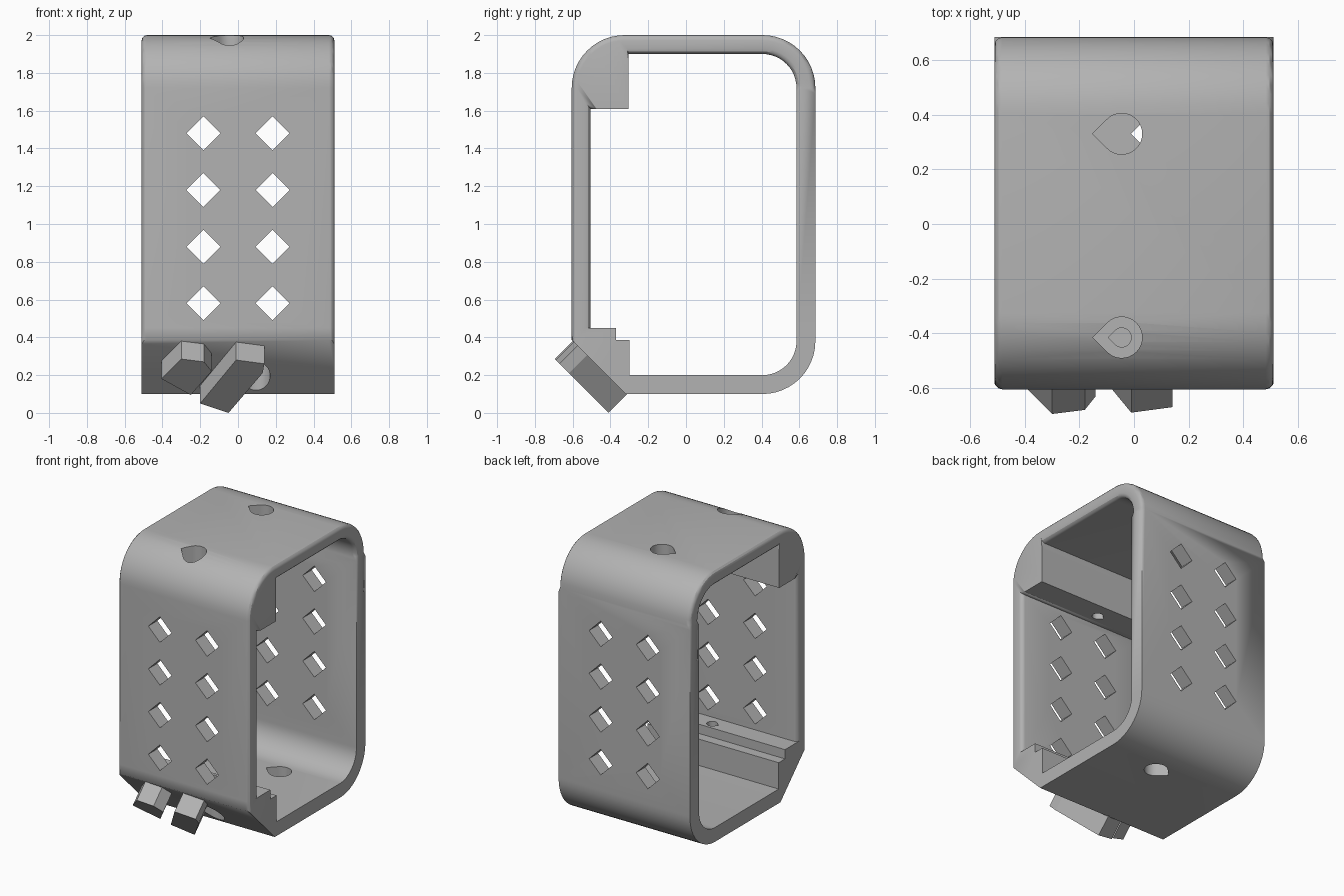
import bpy, bmesh
from math import sin, cos, pi, sqrt
from mathutils import Vector

cube = bpy.data.objects.get("Cube")
if cube:
    bpy.data.objects.remove(cube, do_unlink=True)

HALF = 0.51      # half depth of the frame along x
STEPS = 12       # segments per rounded corner
BEVEL = 0.028

grey = bpy.data.materials.new("plain grey")
grey.use_nodes = True
grey.diffuse_color = (0.45, 0.45, 0.45, 1)
grey.node_tree.nodes["Principled BSDF"].inputs["Base Color"].default_value = grey.diffuse_color


def make_object(name, bm):
    bmesh.ops.recalc_face_normals(bm, faces=bm.faces)
    mesh = bpy.data.meshes.new(name)
    bm.to_mesh(mesh)
    bm.free()
    mesh.materials.append(grey)
    obj = bpy.data.objects.new(name, mesh)
    bpy.context.collection.objects.link(obj)
    return obj


def prism(bm, points, shift):
    """Closed prism from a 3D polygon moved along a vector."""
    low = [bm.verts.new(p) for p in points]
    high = [bm.verts.new(Vector(p) + Vector(shift)) for p in points]
    bm.faces.new(low)
    bm.faces.new(high)
    for i in range(len(low)):
        j = (i + 1) % len(low)
        bm.faces.new((low[i], low[j], high[j], high[i]))


def arc(cy, cz, r, start):
    angles = [start + pi / 2 * i / STEPS for i in range(STEPS + 1)]
    return [(cy + r * cos(a), cz + r * sin(a)) for a in angles]


def teardrop(bm, x, y, r, z0, z1):
    """Vertical hole with its point towards -x."""
    ring = [(-0.75 + 1.5 * i / 24) * pi for i in range(25)]
    points = [(x + r * cos(a), y + r * sin(a), z0) for a in ring]
    points.append((x - r * sqrt(2), y, z0))
    prism(bm, points, (0, 0, z1 - z0))


# Frame: matched outer and inner outlines in the y-z plane
outer = [(-0.605, 0.45), (-0.605, 0.385), (-0.46, 0.24), (-0.32, 0.1), (-0.3, 0.1)]
inner = [(-0.505, 0.45), (-0.37, 0.45), (-0.37, 0.385), (-0.3, 0.385), (-0.3, 0.2)]
for cz, start in ((0.38, -pi / 2), (1.72, 0)):
    outer += arc(0.405, cz, 0.28, start)
    inner += arc(0.405, cz, 0.18, start)
outer += arc(-0.325, 1.72, 0.28, pi / 2)
# Square block filling the upper front corner
half = STEPS // 2
inner += [(-0.305, 1.9 - 0.29 * i / half) for i in range(half)]
inner += [(-0.305 - 0.2 * i / half, 1.61) for i in range(half + 1)]

bm = bmesh.new()
loops = [[bm.verts.new((x, y, z)) for y, z in outline]
         for x, outline in ((-HALF, outer), (HALF, outer), (HALF, inner), (-HALF, inner))]
count = len(outer)
for k in range(4):
    a, b = loops[k], loops[(k + 1) % 4]
    for i in range(count):
        j = (i + 1) % count
        bm.faces.new((a[i], a[j], b[j], b[i]))
bmesh.ops.recalc_face_normals(bm, faces=bm.faces)


def is_rounded(edge):
    u, v = (w.co for w in edge.verts)
    if abs(u.x - v.x) > 0.01 or min(u.z, v.z) < 0.384:
        return False
    pair = {w for w in edge.verts}
    in_one_loop = any(pair <= s for s in loop_sets)
    in_step = max(u.z, v.z) < 0.46 and -0.55 < u.y < 0
    in_block = any(pair <= s for s in block_sets)
    return in_one_loop and not in_step and not in_block


loop_sets = [set(loop) for loop in loops]
block_sets = [set(loop[-STEPS - 1:]) for loop in loops[2:]]
rim = [e for e in bm.edges if is_rounded(e)]
bmesh.ops.bevel(bm, geom=rim, offset=BEVEL, segments=3, profile=0.5,
                affect='EDGES', clamp_overlap=True)
frame = make_object("frame", bm)

# Cutters: diamond windows and screw holes
bm = bmesh.new()
R = 0.09
for x in (-0.183, 0.183):
    for row in range(4):
        z = 0.58 + 0.3 * row
        prism(bm, [(x - R, -1, z), (x, -1, z - R), (x + R, -1, z), (x, -1, z + R)], (0, 2, 0))
teardrop(bm, -0.045, 0.33, 0.075, 1.8, 2.1)
teardrop(bm, 0.095, 0.33, 0.075, 0, 0.3)
teardrop(bm, -0.045, -0.415, 0.075, 1.72, 2.1)
teardrop(bm, 0.095, -0.415, 0.075, 0, 0.33)
wide_cutter = make_object("wide_hole_cutter", bm)

bm = bmesh.new()
teardrop(bm, -0.045, -0.415, 0.035, 1.5, 1.78)
teardrop(bm, 0.095, -0.425, 0.035, 0.28, 0.6)
narrow_cutter = make_object("narrow_hole_cutter", bm)

bpy.context.view_layer.objects.active = frame
for cutter in (wide_cutter, narrow_cutter):
    cutter.hide_render = True
    mod = frame.modifiers.new("holes", 'BOOLEAN')
    mod.operation = 'DIFFERENCE'
    mod.solver = 'EXACT'
    mod.object = cutter
    bpy.ops.object.modifier_apply(modifier=mod.name)
    bpy.data.objects.remove(cutter, do_unlink=True)

bpy.ops.object.select_all(action='DESELECT')
frame.select_set(True)
bpy.ops.object.shade_smooth_by_angle(angle=pi / 6)

# Slanted lugs standing on the lower front chamfer
lugs = {
    "right_lug": [(-0.25, 0.095), (-0.14, 0.22), (-0.18, 0.27), (-0.3, 0.285), (-0.405, 0.18)],
    "left_lug": [(-0.05, 0.0), (0.13, 0.21), (0.14, 0.26), (-0.01, 0.28), (-0.2, 0.05)],
}
for name, outline in lugs.items():
    bm = bmesh.new()
    prism(bm, [(x, -0.41 - z, z) for x, z in outline], (0, 0.1, 0.1))
    make_object(name, bm)
